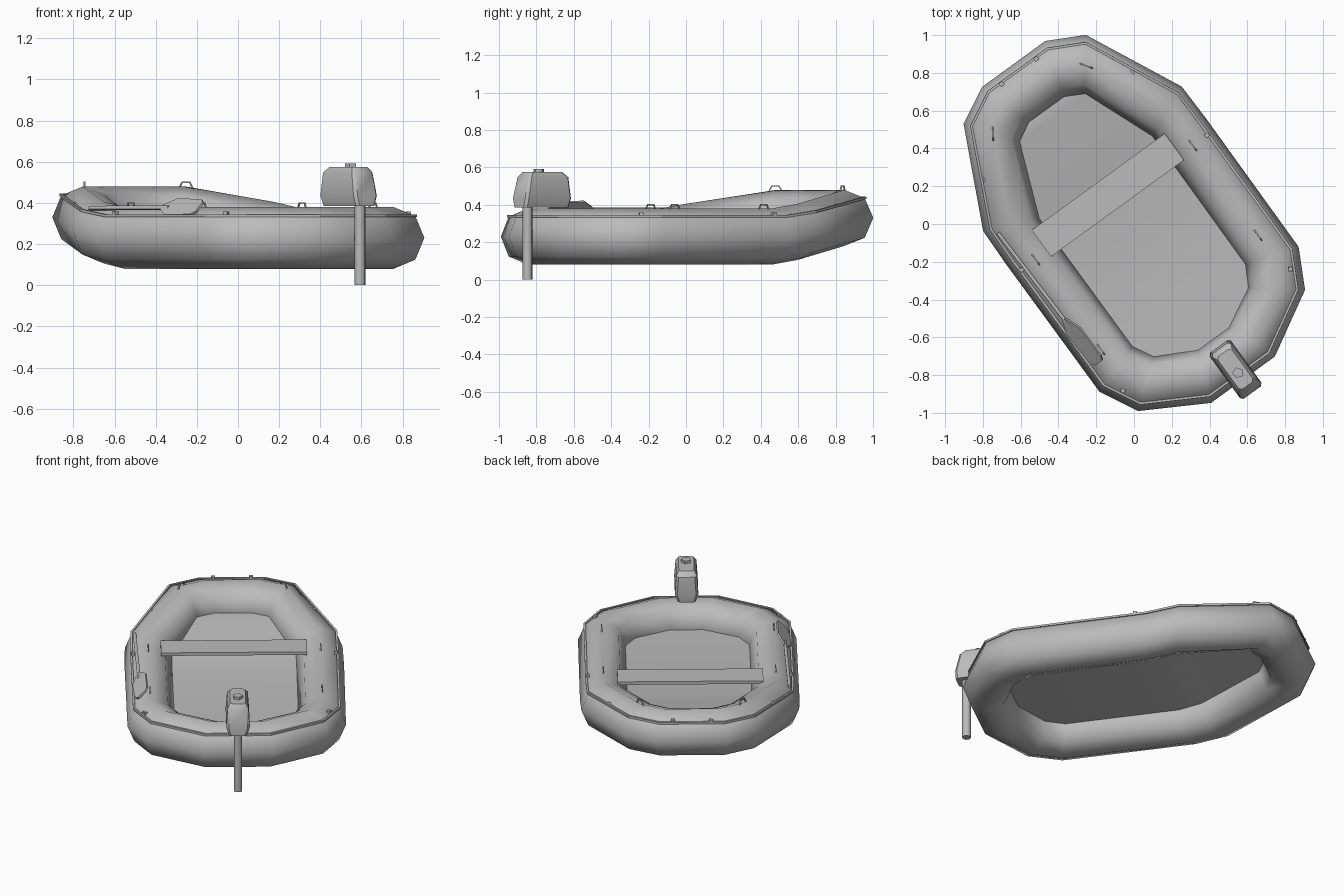
import bpy, bmesh, math
from mathutils import Matrix, Vector

if "Cube" in bpy.data.objects:
    bpy.data.objects.remove(bpy.data.objects["Cube"])

# The boat is built along its own axis (bow = +y), then turned into place
PLACE = Matrix.Rotation(math.radians(36), 4, 'Z') @ Matrix.Translation((-0.018, 0, 0))

grey = bpy.data.materials.new("grey rubber")
grey.diffuse_color = (0.5, 0.5, 0.5, 1)
grey.use_nodes = True
grey.node_tree.nodes["Principled BSDF"].inputs["Base Color"].default_value = grey.diffuse_color


def finish(name, bm, smooth=None):
    bmesh.ops.recalc_face_normals(bm, faces=bm.faces)
    me = bpy.data.meshes.new(name)
    bm.to_mesh(me)
    bm.free()
    ob = bpy.data.objects.new(name, me)
    bpy.context.collection.objects.link(ob)
    me.materials.append(grey)
    ob.matrix_world = PLACE
    if smooth:
        bpy.ops.object.select_all(action='DESELECT')
        ob.select_set(True)
        bpy.context.view_layer.objects.active = ob
        bpy.ops.object.shade_smooth_by_angle(angle=math.radians(smooth))
    return ob


def loft(name, rings, closed=False, smooth=None):
    """Skin a list of rings; closed joins the last ring to the first."""
    bm = bmesh.new()
    vs = [[bm.verts.new(p) for p in r] for r in rings]
    n, m = len(vs), len(vs[0])
    for i in range(n if closed else n - 1):
        a, b = vs[i], vs[(i + 1) % n]
        for j in range(m):
            k = (j + 1) % m
            bm.faces.new((a[j], a[k], b[k], b[j]))
    if not closed:
        bm.faces.new(vs[0])
        bm.faces.new(vs[-1])
    return finish(name, bm, smooth)


def rod(name, path, r, sides=6, closed=False, smooth=None):
    """Sweep a small polygon along a path."""
    path = [Vector(p) for p in path]
    n, rings = len(path), []
    for i, p in enumerate(path):
        a = path[i - 1] if i or closed else p
        b = path[(i + 1) % n] if i < n - 1 or closed else p
        t = (b - a).normalized()
        ref = Vector((0, 0, 1)) if abs(t.z) < 0.9 else Vector((0, 1, 0))
        s = t.cross(ref).normalized()
        w = s.cross(t)
        rings.append([p + r * (math.cos(q) * s + math.sin(q) * w)
                      for q in (2 * math.pi * (k + 0.5) / sides for k in range(sides))])
    return loft(name, rings, closed, smooth)


def box(name, centre, size, turn=0, bevel=0):
    bm = bmesh.new()
    M = Matrix.Translation(centre) @ Matrix.Rotation(turn, 4, 'Z') @ Matrix.Diagonal((*size, 1))
    bmesh.ops.create_cube(bm, size=1, matrix=M)
    return finish(name, bm)


# Tube stations, right half from bow to stern: outer x, y, inner x, y, centre z
half = [(0.207, 1.06, 0.115, 0.763, 0.33),
        (0.40, 0.96, 0.215, 0.71, 0.33),
        (0.65, 0.44, 0.37, 0.32, 0.255),
        (0.655, 0.23, 0.372, 0.18, 0.23),
        (0.652, -0.61, 0.37, -0.52, 0.23),
        (0.546, -0.814, 0.31, -0.63, 0.23),
        (0.209, -1.006, 0.10, -0.74, 0.23)]
stations = half + [(-a, b, -c, d, z) for a, b, c, d, z in reversed(half)]


def tube_point(st, ang, grow=1.0):
    ox, oy, ix, iy, z = st
    c, s = math.cos(ang) * grow, math.sin(ang) * grow
    return Vector(((ox + ix) / 2 + c * (ox - ix) / 2,
                   (oy + iy) / 2 + c * (oy - iy) / 2, z + 0.15 * s))


# Inflated ring
loft("inflated_tube", [[tube_point(st, k * math.pi / 4) for k in range(8)] for st in stations],
     closed=True, smooth=60)

# Floor spanning the inner edge of the ring
bm = bmesh.new()
rows = [[bm.verts.new((s * c, d, z)) for s in (-1, 1)] for a, b, c, d, z in half]
for p, q in zip(rows, rows[1:]):
    bm.faces.new((p[0], p[1], q[1], q[0]))
finish("floor", bm, 30)

# Bench seat
box("seat", (-0.004, 0.205, 0.362), (0.87, 0.174, 0.02))

# Safety rope around the outer shoulder, with its clips
rod("safety_rope", [tube_point(st, math.pi / 4, 1.02) for st in stations], 0.009, 4, closed=True)
for side in (-1, 1):
    for x, y, z, turn in ((0.548, -0.68, 0.345, -30), (0.607, 0.153, 0.347, 0),
                          (0.48, 0.655, 0.392, 25), (0.113, 1.012, 0.445, 90)):
        box("rope_clip", (side * x, y, z), (0.022, 0.022, 0.026), math.radians(side * turn))

# Arched grab handles on top of the tube
for side in (-1, 1):
    for x, y, z, dx, dy in ((0.305, 0.826, 0.478, 0.55, -0.83), (0.514, 0.153, 0.378, 0, 1),
                            (0.514, -0.435, 0.378, 0, 1)):
        arch = [(side * (x + t * dx), y + t * dy, z + h)
                for t, h in ((-0.035, -0.006), (-0.02, 0.022), (0.02, 0.022), (0.035, -0.006))]
        rod("grab_handle", arch, 0.005, 4)

# Oar lying on the left shoulder
rod("oar_shaft", [(-0.593, 0.384, 0.375), (-0.577, -0.25, 0.376)], 0.011, 6, smooth=60)
across = Vector((0.69, 0, 0.72))
normal = Vector((-0.72, 0, 0.69))
blade = [(-0.19, 0.012), (-0.27, 0.056), (-0.46, 0.05), (-0.485, 0.03)]
loft("oar_blade", [[Vector((-0.578 - 0.05 * (y + 0.2), y, 0.378)) + across * w * a + normal * 0.006 * b
                    for a, b in ((-1, -1), (1, -1), (1, 1), (-1, 1))] for y, w in blade])

# Outboard motor: tapered cowl with chamfered corners, filler cap and leg
cowl = []
for z, w, y0, y1 in ((0.385, 0.055, -1.09, -0.795), (0.435, 0.07, -1.09, -0.788),
                     (0.548, 0.062, -1.065, -0.80), (0.575, 0.046, -1.045, -0.83)):
    c = 0.014
    cowl.append([(-w + c, y0, z), (w - c, y0, z), (w, y0 + c, z), (w, y1 - c, z),
                 (w - c, y1, z), (-w + c, y1, z), (-w, y1 - c, z), (-w, y0 + c, z)])
loft("motor_cowl", cowl, smooth=35)
rod("motor_cap", [(0, -0.961, 0.57), (0, -0.961, 0.592)], 0.03, 5)
rod("motor_leg", [(0, -1.034, 0.0), (0, -1.034, 0.40)], 0.027, 8, smooth=60)
